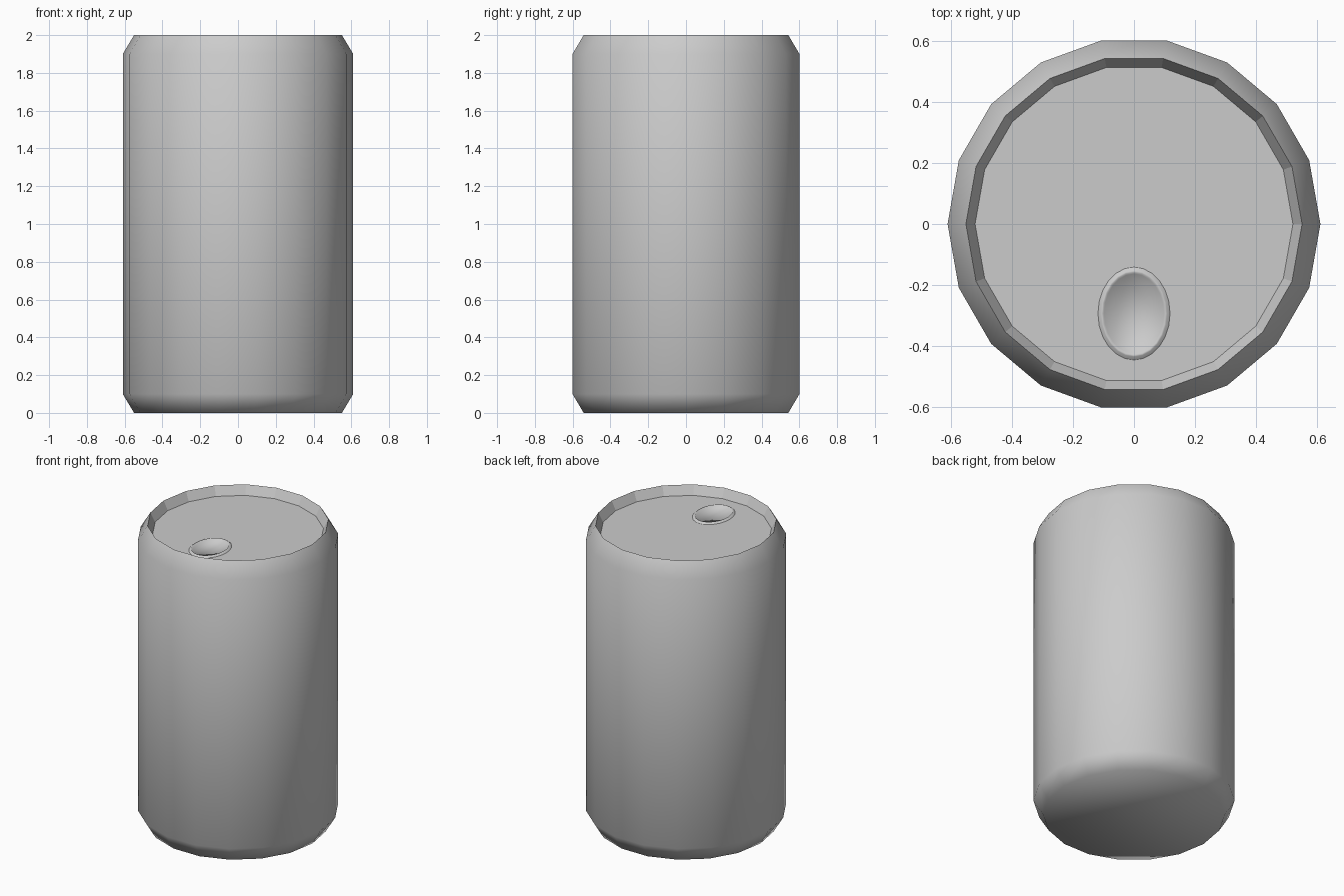
import bpy, bmesh, math

if "Cube" in bpy.data.objects:
    bpy.data.objects.remove(bpy.data.objects["Cube"])


def loft(name, rings, sides, centre_y=0.0, cap_start=False, cap_end=False, flat_bands=()):
    """Skin stacked elliptical rings (rx, ry, z), optionally capped."""
    bm = bmesh.new()
    loops = []
    for rx, ry, z in rings:
        loops.append([bm.verts.new((rx * math.cos(2 * math.pi * i / sides),
                                    centre_y + ry * math.sin(2 * math.pi * i / sides), z))
                      for i in range(sides)])
    flat = []
    for band, (a, b) in enumerate(zip(loops, loops[1:])):
        for i in range(sides):
            j = (i + 1) % sides
            f = bm.faces.new((a[i], a[j], b[j], b[i]))
            if band in flat_bands:
                flat.append(f)
    if cap_start:
        bm.faces.new(loops[0][::-1])
    if cap_end:
        bm.faces.new(loops[-1])
    for f in flat:
        for e in f.edges:
            e.tag = True
    sharp = [e for e in bm.edges if e.tag]
    for f in bm.faces:
        f.smooth = f not in flat
    for e in bm.edges:
        angle = e.calc_face_angle(0.0) if len(e.link_faces) == 2 else 0.0
        e.smooth = angle < math.radians(40) and e not in sharp
    mesh = bpy.data.meshes.new(name)
    bm.to_mesh(mesh)
    bm.free()
    obj = bpy.data.objects.new(name, mesh)
    bpy.context.collection.objects.link(obj)
    return obj


LID_Z = 1.94

# Can: flat base, chamfers, straight wall, top rim and sunken lid
profile = [(0.55, 0.0), (0.61, 0.1), (0.61, 1.9), (0.55, 2.0), (0.52, LID_Z)]
loft("can_body", [(r, r, z) for r, z in profile], 18,
     cap_start=True, cap_end=True, flat_bands=(3,))

# Raised oval lip around the mouth opening
lip = [(0.118, 0.152, 0.0), (0.108, 0.141, 0.008), (0.102, 0.135, 0.010),
       (0.098, 0.130, 0.001)]
loft("mouth_panel", [(rx, ry, LID_Z + h) for rx, ry, h in lip], 24,
     centre_y=-0.293, cap_end=True)
